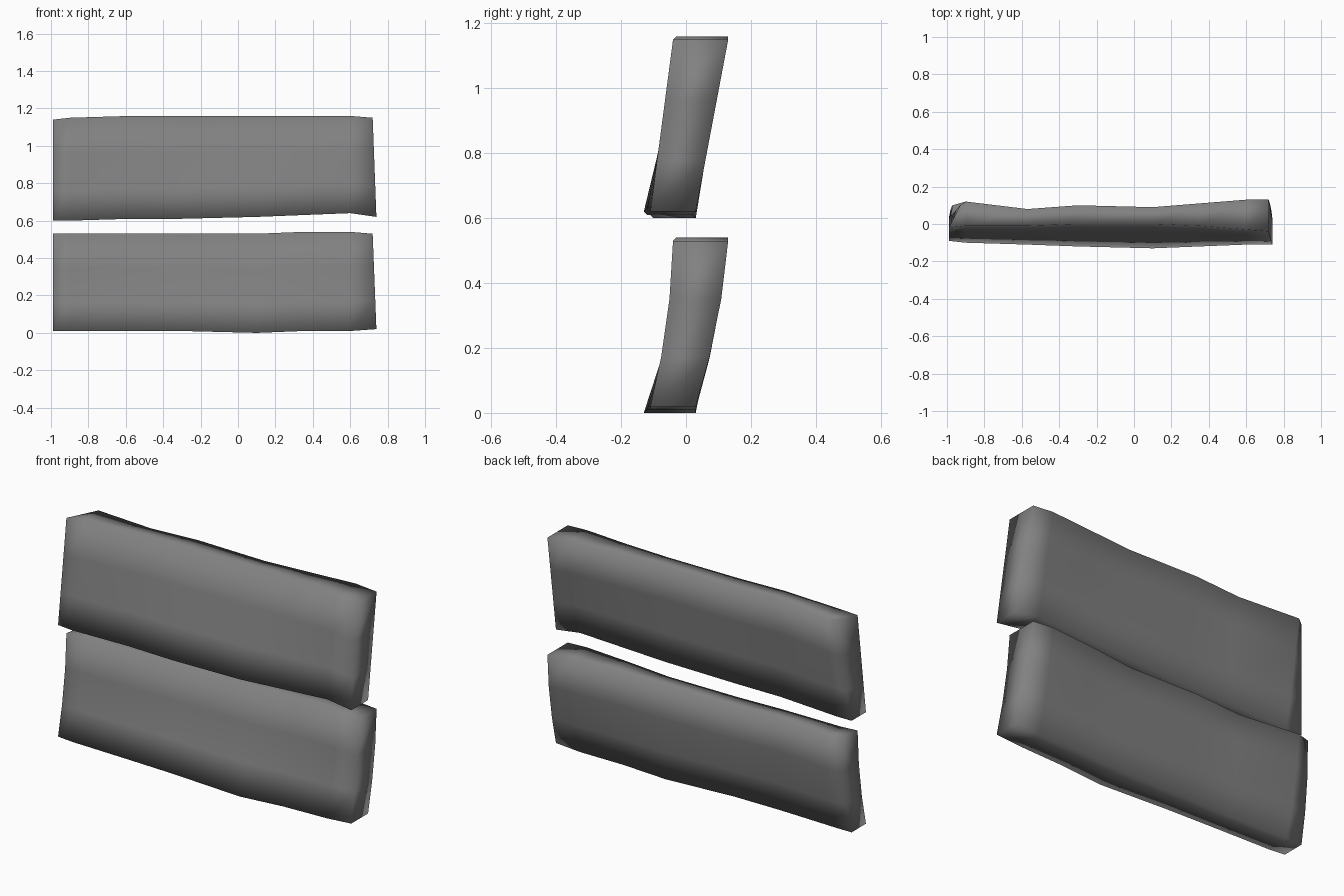
import bpy
import bmesh

# Remove the default cube only
default_cube = bpy.data.objects.get("Cube")
if default_cube:
    bpy.data.objects.remove(default_cube, do_unlink=True)

# Single grey material
grey = bpy.data.materials.new("stone grey")
grey.use_nodes = True
grey_colour = (0.22, 0.22, 0.22, 1)
grey.diffuse_color = grey_colour
grey.node_tree.nodes["Principled BSDF"].inputs["Base Color"].default_value = grey_colour

# Cross-section heights, as a share of the plank height
ROWS = (0, 0.3, 0.65, 1)

# Depth stations along a plank:
# x, front bottom y, back bottom y, front top y, back top y
STATIONS = (
    (-0.99, -0.09, 0.03, -0.02, 0.1),
    (-0.9, -0.1, 0.03, -0.01, 0.12),
    (-0.57, -0.11, 0.02, -0.01, 0.08),
    (-0.3, -0.12, 0.02, 0, 0.1),
    (0.1, -0.13, 0.03, 0, 0.09),
    (0.35, -0.12, 0.03, -0.01, 0.11),
    (0.6, -0.11, 0.03, -0.03, 0.13),
    (0.72, -0.11, 0.03, -0.04, 0.13),
)


def mix(start, end, share):
    return start + (end - start) * share


def make_plank(name, bottoms, tops, left_skew, right_lean, sag):
    """Loft a leaning, slightly warped plank through the stations."""
    bm = bmesh.new()
    rings = []
    last = len(STATIONS) - 1
    for index, (x, front_low, back_low, front_high, back_high) in enumerate(STATIONS):
        front, back = [], []
        for row in ROWS:
            z = mix(bottoms[index], tops[index], row)
            bend = sag * 4 * row * (1 - row)
            x_front = x_back = x
            if index == 0:
                x_back += left_skew * row
            if index == last:
                x_front += right_lean * (1 - row)
                x_back = x_front
            y_front = mix(front_low, front_high, row) + bend
            y_back = mix(back_low, back_high, row) + bend
            front.append(bm.verts.new((x_front, y_front, z)))
            back.append(bm.verts.new((x_back, y_back, z)))
        rings.append((front, back))

    # Long sides
    for (front, back), (next_front, next_back) in zip(rings, rings[1:]):
        ring = front + back[::-1]
        next_ring = next_front + next_back[::-1]
        for i in range(len(ring)):
            j = (i + 1) % len(ring)
            bm.faces.new((ring[i], next_ring[i], next_ring[j], ring[j]))

    # End caps
    for front, back in (rings[0], rings[-1]):
        for i in range(len(ROWS) - 1):
            bm.faces.new((front[i], front[i + 1], back[i + 1], back[i]))

    bmesh.ops.recalc_face_normals(bm, faces=bm.faces[:])
    for face in bm.faces:
        face.smooth = True
    mesh = bpy.data.meshes.new(name)
    bm.to_mesh(mesh)
    bm.free()
    mesh.materials.append(grey)
    plank = bpy.data.objects.new(name, mesh)
    bpy.context.collection.objects.link(plank)
    return plank


# The two stacked planks
make_plank(
    "upper_plank",
    bottoms=(0.6, 0.6, 0.61, 0.61, 0.62, 0.63, 0.64, 0.62),
    tops=(1.14, 1.15, 1.16, 1.16, 1.16, 1.16, 1.16, 1.15),
    left_skew=0.06, right_lean=0.02, sag=0,
)
make_plank(
    "lower_plank",
    bottoms=(0.01, 0.01, 0.01, 0.01, 0, 0.01, 0.01, 0.02),
    tops=(0.53, 0.53, 0.53, 0.53, 0.53, 0.54, 0.54, 0.53),
    left_skew=0.02, right_lean=0.02, sag=0.015,
)
